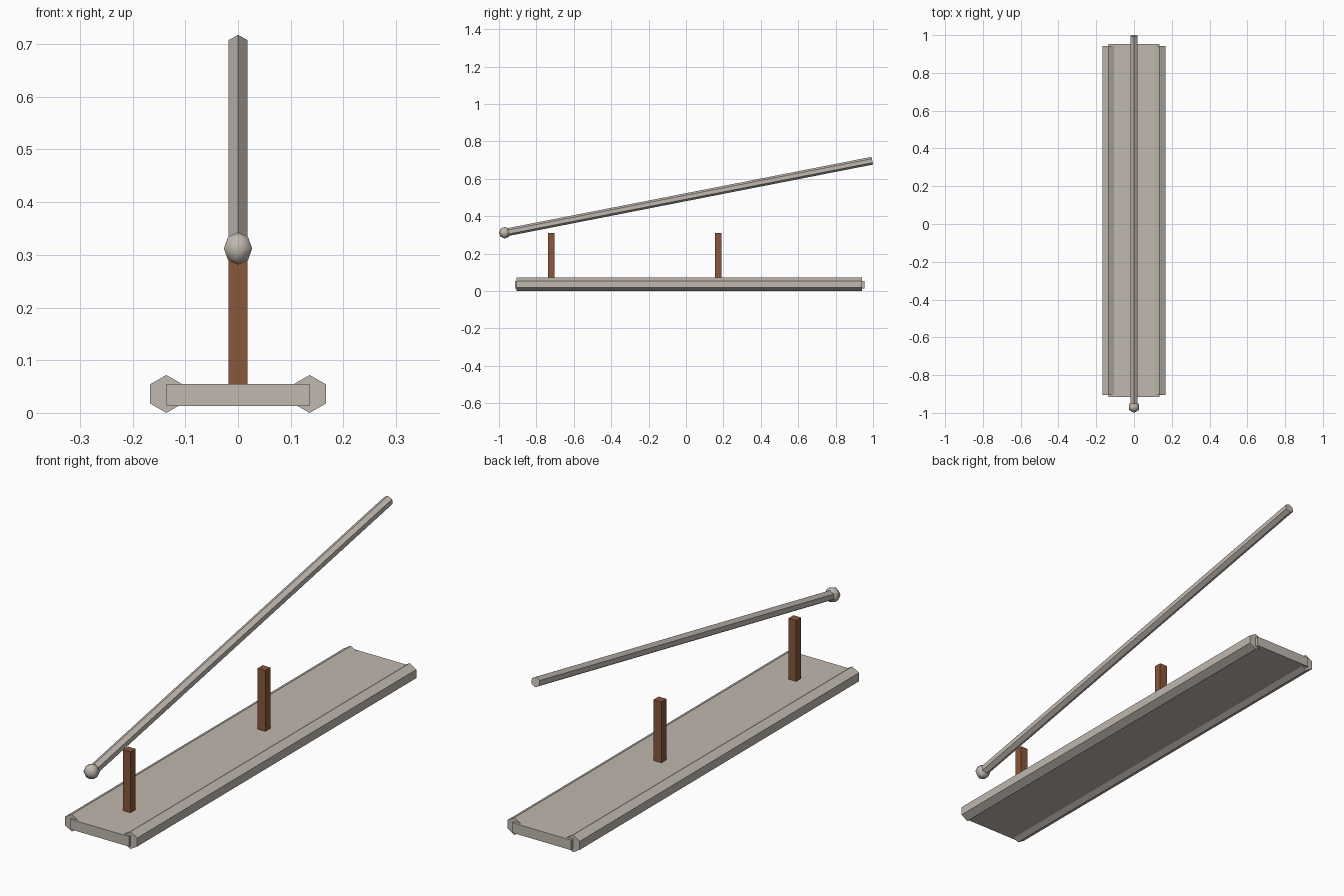
import bpy, math
from mathutils import Vector

if "Cube" in bpy.data.objects:
    bpy.data.objects.remove(bpy.data.objects["Cube"])


def material(name, rgb):
    m = bpy.data.materials.new(name)
    m.diffuse_color = (*rgb, 1)
    m.use_nodes = True
    m.node_tree.nodes["Principled BSDF"].inputs["Base Color"].default_value = m.diffuse_color
    return m


stone = material("warm_grey", (0.53, 0.48, 0.43))
wood = material("brown_wood", (0.25, 0.095, 0.043))


def finish(name, mat):
    ob = bpy.context.object
    ob.name = name
    ob.data.materials.append(mat)
    return ob


def box(name, mat, lo, hi):
    lo, hi = Vector(lo), Vector(hi)
    bpy.ops.mesh.primitive_cube_add(size=1, location=(lo + hi) / 2)
    ob = finish(name, mat)
    ob.scale = hi - lo
    return ob


def hex_rod(name, mat, start, end, radius):
    # six-sided rod in the y-z plane, with a corner pointing up
    start, end = Vector(start), Vector(end)
    d = end - start
    tilt = math.atan2(d.z, d.y)
    bpy.ops.mesh.primitive_cylinder_add(
        vertices=6, radius=radius, depth=d.length,
        location=(start + end) / 2,
        rotation=(tilt - math.pi / 2, 0, 0))
    return finish(name, mat)


# base slab with a hexagonal rail along each long edge
box("base_slab", stone, (-0.136, -0.915, 0.013), (0.136, 0.954, 0.055))
for side, x in (("left", -0.136), ("right", 0.136)):
    hex_rod(side + "_rail", stone, (x, -0.906, 0.036), (x, 0.942, 0.036), 0.036)

# upright posts
for side, y in (("front", -0.72), ("rear", 0.172)):
    box(side + "_post", wood, (-0.018, y - 0.017, 0.05), (0.018, y + 0.017, 0.31))

# tilted rod with a low-poly ball at its lower end
ball = (0, -0.969, 0.312)
hex_rod("tilted_rod", stone, ball, (0, 0.996, 0.697), 0.021)
bpy.ops.mesh.primitive_uv_sphere_add(
    segments=6, ring_count=4, radius=0.031, location=ball,
    rotation=(0, 0, math.pi / 2))
# turn a corner toward the front if the primitive starts on x
knob = finish("ball_end", stone)
if max(abs(v.co.x) for v in knob.data.vertices) < max(abs(v.co.y) for v in knob.data.vertices):
    knob.rotation_euler.z = 0
bpy.ops.object.shade_smooth()
